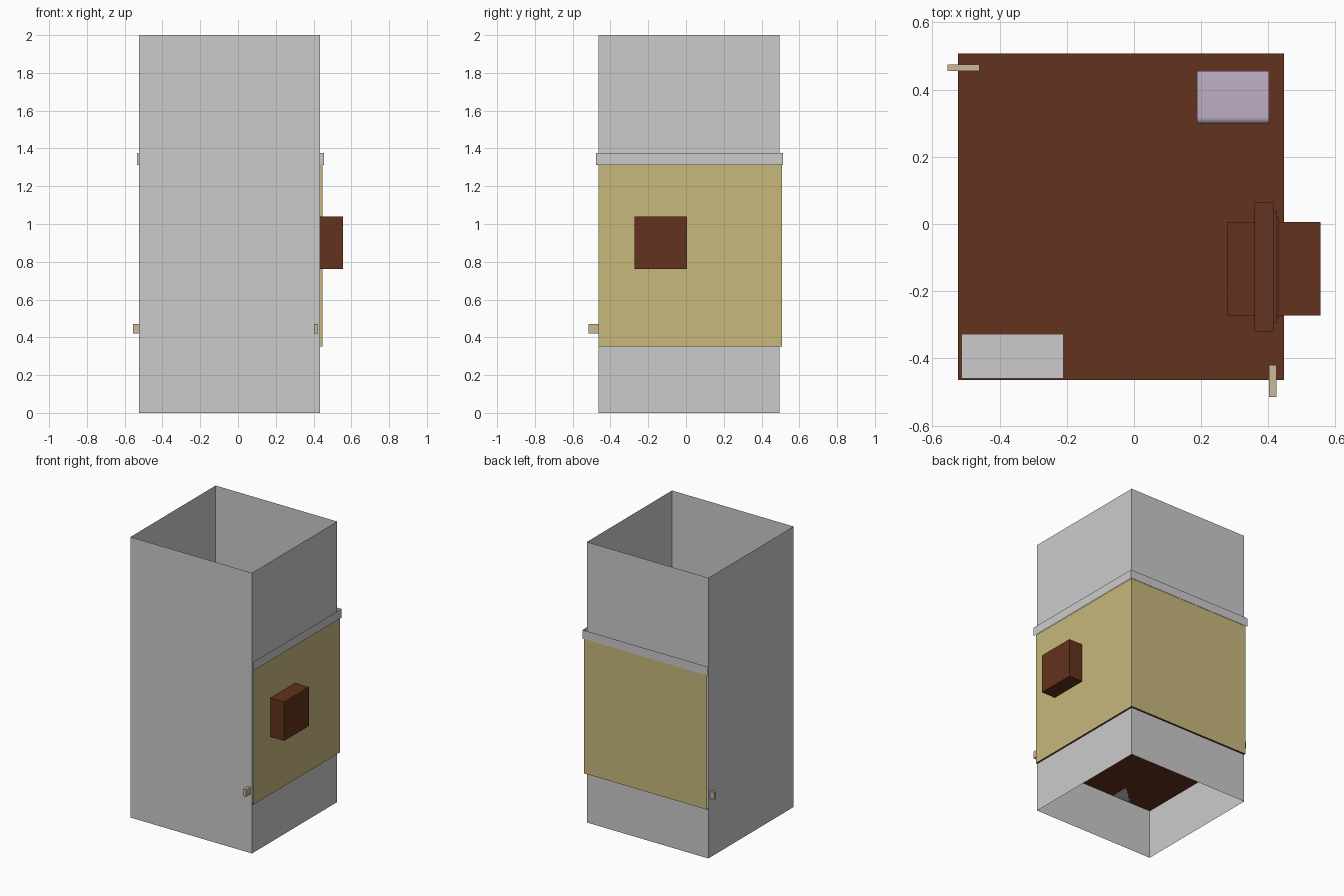
import bpy, bmesh

if "Cube" in bpy.data.objects:
    bpy.data.objects.remove(bpy.data.objects["Cube"])


def material(name, rgb):
    m = bpy.data.materials.new(name)
    lin = [((c / 255 + 0.055) / 1.055) ** 2.4 for c in rgb]
    m.diffuse_color = (*lin, 1)
    m.use_nodes = True
    m.node_tree.nodes["Principled BSDF"].inputs["Base Color"].default_value = m.diffuse_color
    return m


BROWN = material("brown_wood", (98, 50, 29))
DARK = material("red_brown_wood", (101, 51, 36))
YELLOW = material("yellow_plaster", (200, 184, 124))
CREAM = material("cream", (203, 184, 152))
LILAC = material("lilac", (195, 178, 202))


def finish(name, bm, mat=None):
    me = bpy.data.meshes.new(name)
    bm.to_mesh(me)
    bm.free()
    ob = bpy.data.objects.new(name, me)
    bpy.context.collection.objects.link(ob)
    if mat:
        me.materials.append(mat)
    return ob


def box(name, x, y, z, mat=None, open_ends=False):
    bm = bmesh.new()
    bmesh.ops.create_cube(bm, size=1)
    for v in bm.verts:
        v.co = [r[0] + (c + 0.5) * (r[1] - r[0]) for c, r in zip(v.co, (x, y, z))]
    if open_ends:
        bm.normal_update()
        caps = [f for f in bm.faces if abs(f.normal.z) > 0.9]
        bmesh.ops.delete(bm, geom=caps, context='FACES_ONLY')
    return finish(name, bm, mat)


def sheet(name, pts, mat=None):
    bm = bmesh.new()
    bm.faces.new([bm.verts.new(p) for p in pts])
    return finish(name, bm, mat)


def right_sheet(name, x, y0, y1, z0, z1, mat=None):
    return sheet(name, [(x, y0, z0), (x, y1, z0), (x, y1, z1), (x, y0, z1)], mat)


def back_sheet(name, y, x0, x1, z0, z1, mat=None):
    return sheet(name, [(x1, y, z0), (x0, y, z0), (x0, y, z1), (x1, y, z1)], mat)


# Tall outer shell, open at top and bottom
box("outer_shell", (-0.523, 0.435), (-0.464, 0.495), (0, 2), open_ends=True)

# Floor inside the shell
Z = 0.352
sheet("floor", [(-0.523, -0.464, Z), (0.447, -0.464, Z), (0.447, 0.508, Z), (-0.523, 0.508, Z)], BROWN)

# Plaster walls and the trim strips above them
right_sheet("right_wall", 0.447, -0.464, 0.508, Z, 1.315, YELLOW)
back_sheet("back_wall", 0.508, -0.523, 0.447, Z, 1.315, YELLOW)
right_sheet("right_trim", 0.455, -0.477, 0.514, 1.312, 1.375)
back_sheet("back_trim", 0.514, -0.535, 0.455, 1.312, 1.375)

# Window block through the right wall, with stepped frame inside
box("window_block", (0.278, 0.555), (-0.272, 0.006), (0.761, 1.039), BROWN)
box("window_frame", (0.358, 0.415), (-0.321, 0.064), (0.708, 1.092), DARK)
box("frame_step_outer", (0.415, 0.424), (-0.295, 0.038), (0.734, 1.066), DARK)
box("frame_step_inner", (0.424, 0.432), (-0.28, 0.022), (0.75, 1.05), DARK)

# Wall pegs
box("left_peg", (-0.555, -0.46), (0.455, 0.475), (0.42, 0.47), CREAM)
box("front_peg", (0.402, 0.424), (-0.515, -0.42), (0.42, 0.47), CREAM)

# Furniture on the floor
box("chest", (-0.513, -0.21), (-0.46, -0.328), (Z, Z + 0.3))
stool = box("cushion_block", (0.187, 0.402), (0.297, 0.455), (Z, Z + 0.2), LILAC)
bm = bmesh.new()
bm.from_mesh(stool.data)
edge = [e for e in bm.edges if all(v.co.y < 0.3 and v.co.z > Z + 0.1 for v in e.verts)]
bmesh.ops.bevel(bm, geom=edge, offset=0.02, segments=4, profile=0.5, affect='EDGES')
bm.to_mesh(stool.data)
bm.free()
bpy.context.view_layer.objects.active = stool
stool.select_set(True)
bpy.ops.object.shade_smooth_by_angle()
